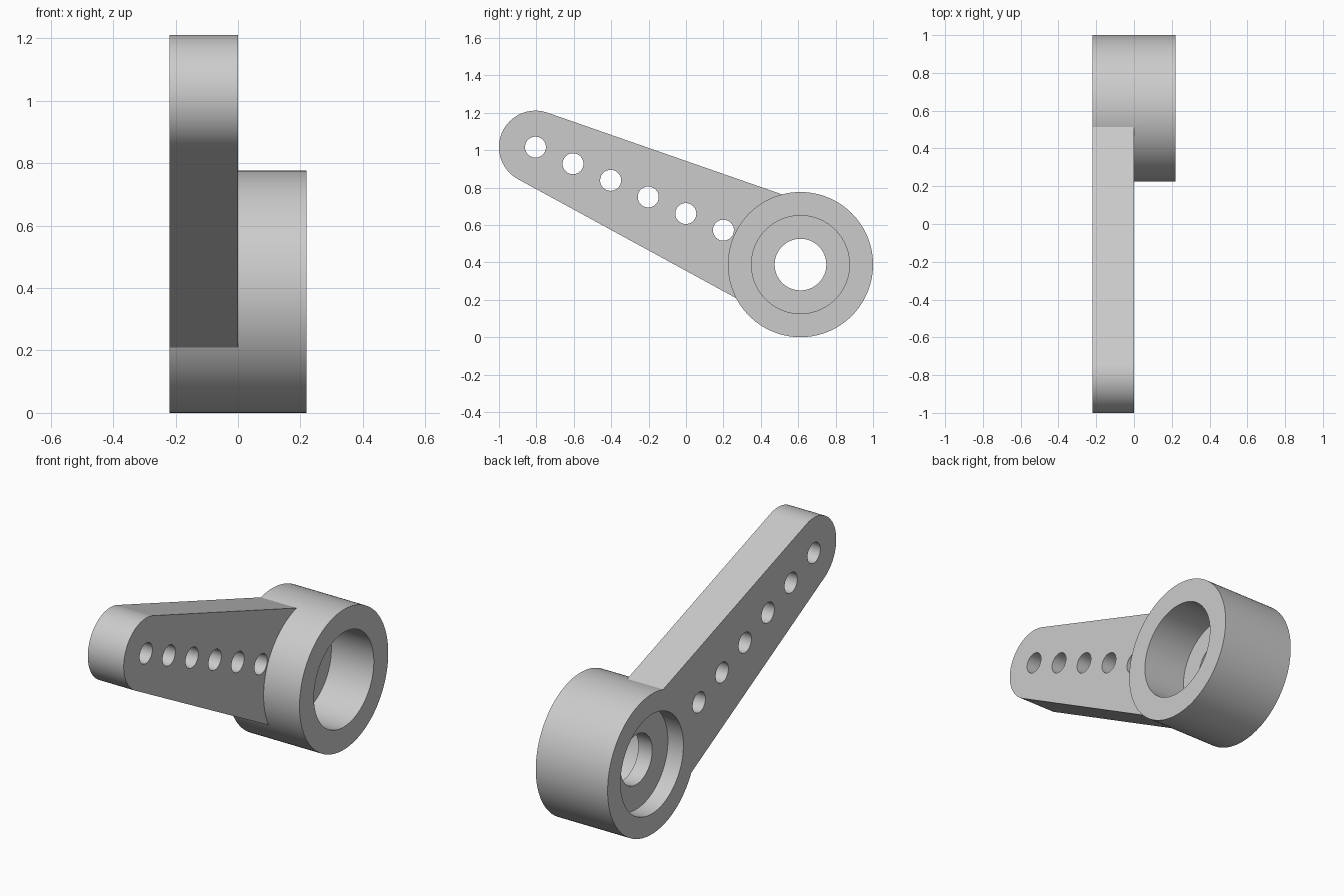
import bpy
import bmesh
import math
from mathutils import Matrix, Vector

cube = bpy.data.objects.get("Cube")
if cube:
    bpy.data.objects.remove(cube, do_unlink=True)

HALF = 0.22                       # half the hub width
HUB = Vector((0.612, 0.388))      # hub centre (y, z)
TIP = Vector((-0.805, 1.016))     # rounded arm end (y, z)
HUB_R, ROOT_R, TIP_R = 0.388, 0.322, 0.195

grey = bpy.data.materials.new("plain_grey")
grey.use_nodes = True
colour = (0.6, 0.6, 0.6, 1)
grey.diffuse_color = colour
grey.node_tree.nodes["Principled BSDF"].inputs["Base Color"].default_value = colour


def make_object(name, bm):
    bmesh.ops.recalc_face_normals(bm, faces=bm.faces)
    mesh = bpy.data.meshes.new(name)
    bm.to_mesh(mesh)
    bm.free()
    mesh.materials.append(grey)
    obj = bpy.data.objects.new(name, mesh)
    bpy.context.collection.objects.link(obj)
    return obj


def cylinder(name, centre, radius, x0, x1, segments=96):
    """Cylinder lying along x between x0 and x1."""
    bm = bmesh.new()
    place = Matrix.Translation(((x0 + x1) / 2, centre.x, centre.y))
    bmesh.ops.create_cone(bm, cap_ends=True, segments=segments, radius1=radius,
                          radius2=radius, depth=x1 - x0,
                          matrix=place @ Matrix.Rotation(math.pi / 2, 4, 'Y'))
    return make_object(name, bm)


def arc(centre, radius, start, end, steps):
    for i in range(steps + 1):
        a = start + (end - start) * i / steps
        yield centre + radius * Vector((math.cos(a), math.sin(a)))


def combine(target, tool, operation):
    mod = target.modifiers.new(operation.lower(), 'BOOLEAN')
    mod.operation = operation
    mod.solver = 'EXACT'
    mod.object = tool
    tool.hide_render = True
    bpy.context.view_layer.objects.active = target
    bpy.ops.object.modifier_apply(modifier=mod.name)
    bpy.data.objects.remove(tool, do_unlink=True)


# Tapered arm: straight sides tangent to a large root and a small tip
axis = TIP - HUB
heading = math.atan2(axis.y, axis.x)
spread = math.acos((ROOT_R - TIP_R) / axis.length)
outline = list(arc(TIP, TIP_R, heading - spread, heading + spread, 48))
outline += list(arc(HUB, ROOT_R, heading + spread,
                    heading - spread + 2 * math.pi, 48))
bm = bmesh.new()
face = bm.faces.new([bm.verts.new((-HALF, p.x, p.y)) for p in outline])
extruded = bmesh.ops.extrude_face_region(bm, geom=[face], use_keep_orig=True)
bmesh.ops.translate(bm, vec=(HALF, 0, 0),
                    verts=[v for v in extruded["geom"]
                           if isinstance(v, bmesh.types.BMVert)])
lever = make_object("lever_arm_with_hub", bm)

# Round hub
combine(lever, cylinder("hub", HUB, HUB_R, -HALF, HALF, 128), 'UNION')

# Deep socket, shallow recess on the other side, and the screw hole between
combine(lever, cylinder("socket_cutter", HUB, 0.262, -0.04, 0.3), 'DIFFERENCE')
combine(lever, cylinder("recess_cutter", HUB, 0.275, -0.3, -0.125), 'DIFFERENCE')
combine(lever, cylinder("screw_hole_cutter", HUB, 0.138, -0.3, 0.3), 'DIFFERENCE')

# Row of linkage holes
last = Vector((0.2, 0.572))
for i in range(6):
    hole = cylinder("link_hole_cutter", TIP.lerp(last, i / 5), 0.056, -0.3, 0.1, 48)
    combine(lever, hole, 'DIFFERENCE')

# Smooth round walls, crisp rims
bpy.ops.object.select_all(action='DESELECT')
lever.select_set(True)
bpy.context.view_layer.objects.active = lever
bpy.ops.object.shade_smooth_by_angle(angle=math.radians(30))
